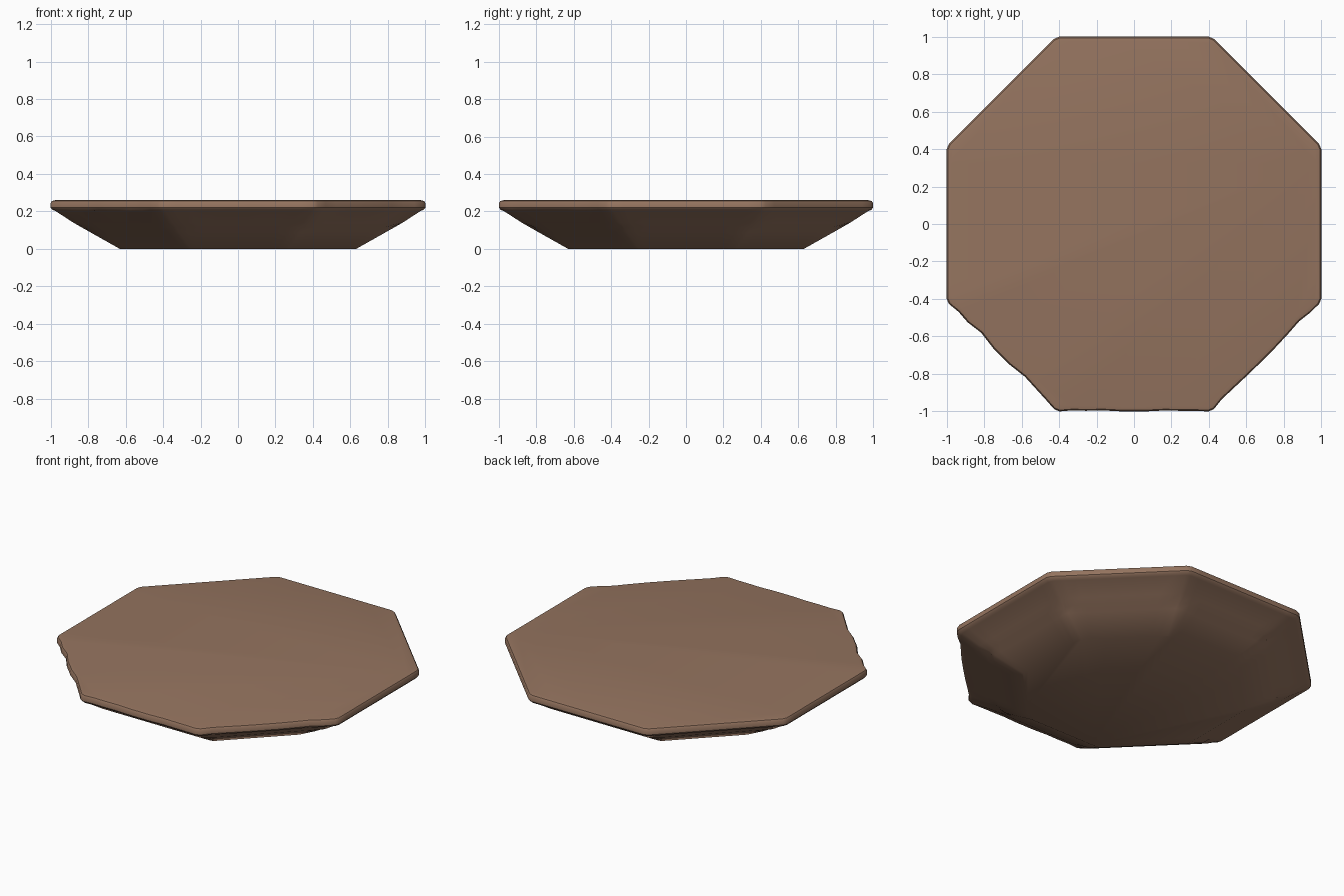
import bpy, bmesh, math, random

if "Cube" in bpy.data.objects:
    bpy.data.objects.remove(bpy.data.objects["Cube"])

random.seed(4)
T = math.tan(math.pi / 8)
STEPS = [-0.96, -0.8, -0.62, -0.4, -0.15, 0.15, 0.4, 0.62, 0.8, 0.96]

# (apothem, height) profile from base to top of the rounded rim
PROFILE = [(0.63, 0.0), (0.79, 0.09), (0.834, 0.115), (0.878, 0.14), (0.975, 0.203),
           (0.99, 0.208), (1.0, 0.22), (1.0, 0.245), (0.993, 0.256), (0.975, 0.26)]
RIM = 5          # first profile index of the rim
DENT = 2         # profile index carrying the corner dents
# side number -> strength of the rim chips (front sides are worn)
WORN = {5: 0.014, 6: 0.006, 7: 0.012}


def octagon_ring(bm, index, apothem, z, chips):
    ring = []
    for side in range(8):
        a = side * math.pi / 4
        for k, s in enumerate(STEPS):
            d, t = apothem, s * apothem * T
            corner = abs(s) > 0.9
            if index == DENT and corner:
                d -= random.uniform(0.015, 0.03)
            if index >= RIM:
                d -= chips[side][k]
            ring.append(bm.verts.new((d * math.cos(a) - t * math.sin(a),
                                      d * math.sin(a) + t * math.cos(a), z)))
    return ring


# chip depth for each point along the rim
chips = []
for side in range(8):
    strength = WORN.get(side, 0)
    chips.append([strength * random.random() if 0 < k < 9 and k not in (4, 5) else 0
                  for k in range(len(STEPS))])

# faceted stone platform
bm = bmesh.new()
rings = [octagon_ring(bm, i, a, z, chips) for i, (a, z) in enumerate(PROFILE)]
n = len(rings[0])
for low, high in zip(rings, rings[1:]):
    for i in range(n):
        j = (i + 1) % n
        bm.faces.new((low[i], low[j], high[j], high[i]))
bm.faces.new(rings[-1])
bm.faces.new(rings[0][::-1])
bmesh.ops.recalc_face_normals(bm, faces=bm.faces)
mesh = bpy.data.meshes.new("octagonal_platform")
bm.to_mesh(mesh)
bm.free()
platform = bpy.data.objects.new("octagonal_platform", mesh)
bpy.context.collection.objects.link(platform)

# brown stone
mat = bpy.data.materials.new("brown_stone")
mat.diffuse_color = (0.30, 0.175, 0.115, 1)
mat.use_nodes = True
mat.node_tree.nodes["Principled BSDF"].inputs["Base Color"].default_value = mat.diffuse_color
mesh.materials.append(mat)

bpy.context.view_layer.objects.active = platform
platform.select_set(True)
bpy.ops.object.shade_smooth_by_angle(angle=math.radians(35))
